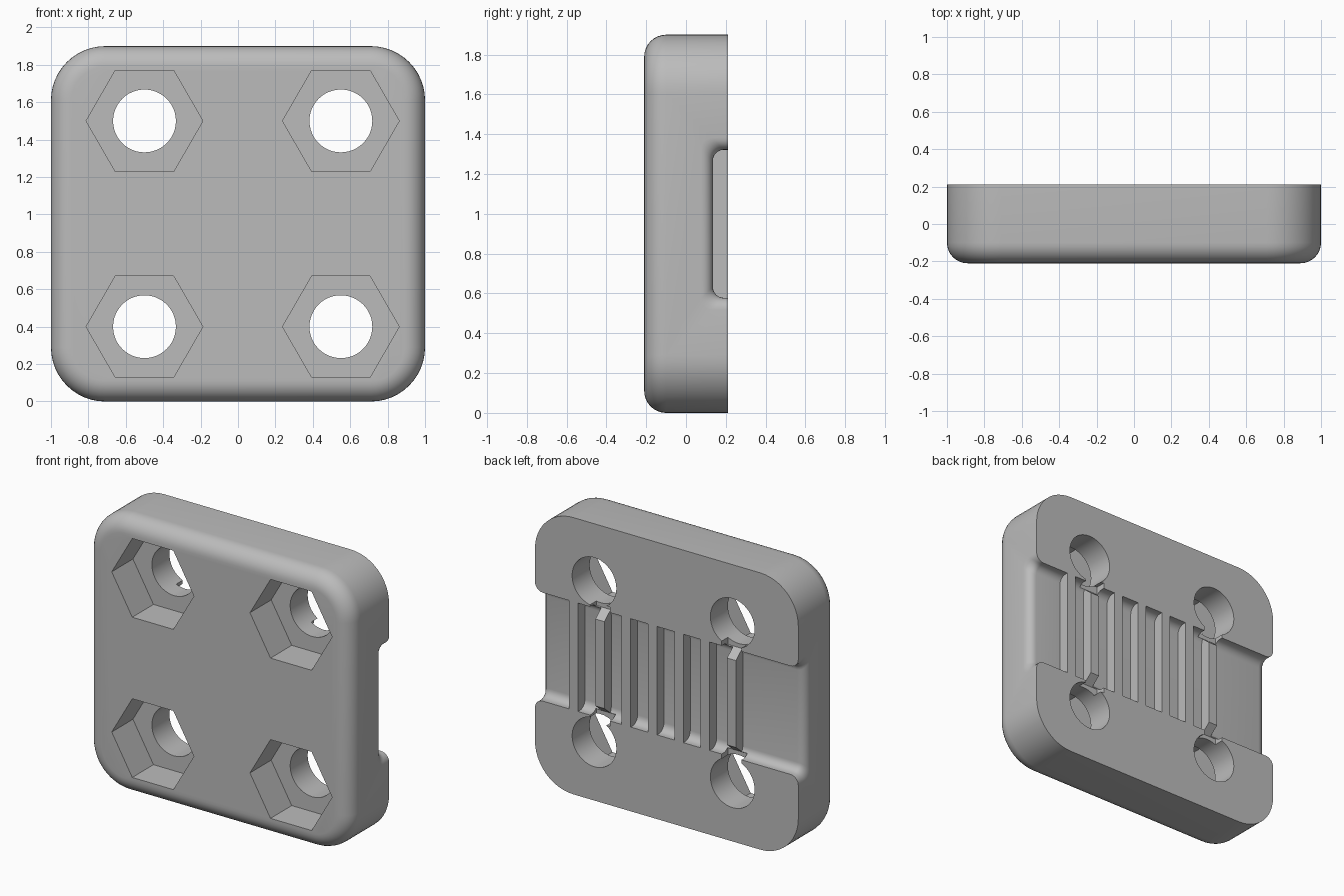
import bpy, bmesh
from math import cos, sin, pi, sqrt

if "Cube" in bpy.data.objects:
    bpy.data.objects.remove(bpy.data.objects["Cube"], do_unlink=True)

HALF_W, HEIGHT, FRONT, BACK = 1.0, 1.9, -0.21, 0.21
MID = HEIGHT / 2
FLOOR = 0.135          # y of the channel floor
HALF_CHANNEL = 0.372   # half height of the channel

grey = bpy.data.materials.new("plain grey")
grey.use_nodes = True
colour = (0.5, 0.5, 0.5, 1)
grey.diffuse_color = colour
grey.node_tree.nodes["Principled BSDF"].inputs["Base Color"].default_value = colour


def loft(name, rings):
    """Closed solid skinned through rings of equal point count."""
    bm = bmesh.new()
    loops = [[bm.verts.new(p) for p in ring] for ring in rings]
    n = len(loops[0])
    for a, b in zip(loops, loops[1:]):
        for i in range(n):
            j = (i + 1) % n
            bm.faces.new((a[i], a[j], b[j], b[i]))
    bm.faces.new(loops[0])
    bm.faces.new(loops[-1])
    bmesh.ops.recalc_face_normals(bm, faces=bm.faces)
    mesh = bpy.data.meshes.new(name)
    bm.to_mesh(mesh)
    bm.free()
    mesh.materials.append(grey)
    obj = bpy.data.objects.new(name, mesh)
    bpy.context.collection.objects.link(obj)
    return obj


def rounded_outline(y, inset, radius=0.29, steps=12):
    pts = []
    for k, (sx, sz) in enumerate([(1, 1), (-1, 1), (-1, -1), (1, -1)]):
        for s in range(steps + 1):
            a = (k + s / steps) * pi / 2
            r = radius - inset
            pts.append((sx * (HALF_W - radius) + r * cos(a), y,
                        MID + sz * (MID - radius) + r * sin(a)))
    return pts


def cylinder(name, x, z, radius, sides, y0, y1):
    ring = [(radius * cos(2 * pi * i / sides), radius * sin(2 * pi * i / sides))
            for i in range(sides)]
    return loft(name, [[(x + u, y, z + v) for u, v in ring] for y in (y0, y1)])


def channel_ring(x, grow=0.0, fillet=0.055, steps=6):
    """Channel section with rounded floor corners, enlarged by grow."""
    half, floor = HALF_CHANNEL + grow, FLOOR - grow
    side = []
    for s in range(steps + 1):
        a = s / steps * pi / 2
        side.append((floor + fillet * (1 - cos(a)),
                     half - fillet * (1 - sin(a))))
    side.append((BACK + 0.05, half))
    pts = [(x, y, MID + h) for y, h in side]
    return pts + [(x, y, MID - h) for y, h in reversed(side)]


def end_recess(name, inner, sign, flare=0.06, steps=6):
    """Recess that flares out where it meets the side of the plate."""
    rings = [channel_ring(inner)]
    for s in range(steps + 1):
        a = s / steps * pi / 2
        rings.append(channel_ring(sign * (HALF_W - flare + flare * sin(a)),
                                  flare * (1 - cos(a))))
    rings.append(channel_ring(sign * (HALF_W + 0.05), flare))
    return loft(name, rings)


# Plate with rounded corners and a rounded front edge
FILLET = 0.11
rings = []
for s in range(9):
    a = s / 8 * pi / 2
    rings.append(rounded_outline(FRONT + FILLET * (1 - sin(a)), FILLET * (1 - cos(a))))
rings.reverse()
rings.append(rounded_outline(BACK, 0))
plate = loft("clamp_plate", rings)

# Bolt holes with hexagonal nut pockets in the front
cutters = []
for x, ridge_x in ((-0.5, -0.493), (0.55, 0.507)):
    for z, sign in ((0.4, -1), (1.5, 1)):
        cutters.append(cylinder("bolt_hole", x, z, 0.168, 48, -0.3, 0.3))
        cutters.append(cylinder("nut_pocket", x, z, 0.312, 6, -0.3, 0.02))
        # Sloped notch joining the hole to the end of the nearby ridge
        profile = [(0.142, 0.355), (0.25, 0.265), (0.25, 0.41), (0.142, 0.41)]
        cutters.append(loft("ridge_notch", [
            [(ridge_x + dx, y, MID + sign * h) for y, h in profile]
            for dx in (-0.075, 0.075)]))

# Belt tooth grooves
for k in range(6):
    x = 0.607 - 0.2 * k
    cutters.append(loft("tooth_groove", [channel_ring(x - 0.066), channel_ring(x + 0.066)]))

# Belt recesses at both ends of the toothed part
cutters.append(end_recess("left_recess", 0.74, 1))
cutters.append(end_recess("right_recess", -0.526, -1))

# Carve everything out of the plate
bpy.context.view_layer.objects.active = plate
for cutter in cutters:
    cutter.hide_render = True
    mod = plate.modifiers.new("cut", 'BOOLEAN')
    mod.operation = 'DIFFERENCE'
    mod.solver = 'EXACT'
    mod.object = cutter
    bpy.ops.object.modifier_apply(modifier=mod.name)
    bpy.data.objects.remove(cutter, do_unlink=True)

for obj in bpy.context.selected_objects:
    obj.select_set(False)
plate.select_set(True)
bpy.ops.object.shade_smooth_by_angle(angle=0.5)
